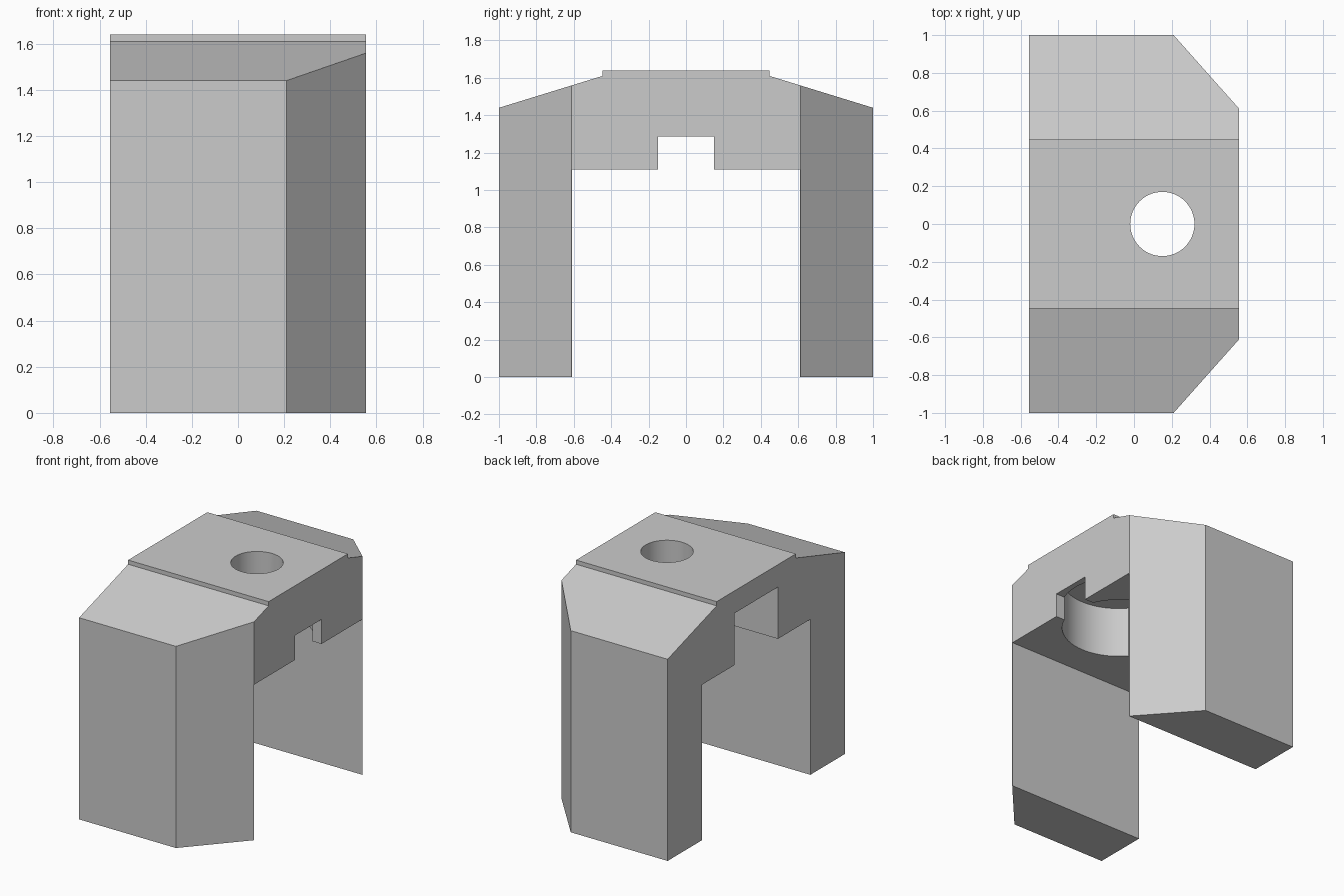
import bpy
import bmesh
from mathutils import Vector

cube = bpy.data.objects.get("Cube")
if cube:
    bpy.data.objects.remove(cube, do_unlink=True)

grey = bpy.data.materials.new("light grey")
grey.use_nodes = True
colour = (0.6, 0.6, 0.6, 1)
grey.diffuse_color = colour
grey.node_tree.nodes["Principled BSDF"].inputs["Base Color"].default_value = colour


def prism(name, points, direction):
    """Extrude a closed outline along a direction."""
    bm = bmesh.new()
    face = bm.faces.new([bm.verts.new(p) for p in points])
    out = bmesh.ops.extrude_face_region(bm, geom=[face])
    moved = [g for g in out["geom"] if isinstance(g, bmesh.types.BMVert)]
    bmesh.ops.translate(bm, vec=Vector(direction), verts=moved)
    bmesh.ops.recalc_face_normals(bm, faces=bm.faces)
    mesh = bpy.data.meshes.new(name)
    bm.to_mesh(mesh)
    bm.free()
    obj = bpy.data.objects.new(name, mesh)
    bpy.context.collection.objects.link(obj)
    mesh.materials.append(grey)
    return obj


def box(name, x0, x1, half_y, z0, z1):
    return prism(name, [(x0, -half_y, z0), (x1, -half_y, z0),
                        (x1, half_y, z0), (x0, half_y, z0)], (0, 0, z1 - z0))


def cylinder(name, x, radius, z0, z1):
    bpy.ops.mesh.primitive_cylinder_add(vertices=64, radius=radius, depth=z1 - z0,
                                        location=(x, 0, (z0 + z1) / 2))
    obj = bpy.context.object
    obj.name = name
    obj.data.materials.append(grey)
    return obj


def cut(target, cutter):
    """Subtract the cutter from the target and discard it."""
    mod = target.modifiers.new("cut", 'BOOLEAN')
    mod.operation = 'DIFFERENCE'
    mod.solver = 'EXACT'
    mod.object = cutter
    bpy.context.view_layer.objects.active = target
    bpy.ops.object.modifier_apply(modifier=mod.name)
    bpy.data.objects.remove(cutter, do_unlink=True)


# Block with two chamfered corners in plan
half, top = 0.555, 1.64
plan = [(-half, -1), (0.21, -1), (half, -0.612), (half, 0.612), (0.21, 1), (-half, 1)]
body = prism("arch_bracket", [(x, y, 0) for x, y in plan], (0, 0, top))

# Sloping shoulders with a small step under the top plate
for side in (-1, 1):
    wedge = [(0.447, 1.8), (0.447, 1.61), (1.1, 1.409), (1.1, 1.8)]
    cut(body, prism("shoulder_cutter", [(-1, side * y, z) for y, z in wedge], (2, 0, 0)))

# Opening between the legs
cut(body, box("arch_cutter", -1, 1, 0.61, -0.5, 1.11))

# Underside recess, its wide and narrow side channels, and the top hole
cx = 0.135
cut(body, cylinder("recess_cutter", cx, 0.38, 0.9, 1.48))
cut(body, box("wide_channel_cutter", -1, cx, 0.245, 0.8, 1.48))
cut(body, box("narrow_channel_cutter", cx, 1, 0.15, 0.85, 1.285))
cut(body, cylinder("hole_cutter", 0.15, 0.17, 1.2, 2))

# Smooth round walls, crisp edges
bpy.ops.object.select_all(action='DESELECT')
body.select_set(True)
bpy.context.view_layer.objects.active = body
bpy.ops.object.shade_smooth_by_angle(angle=0.5)
